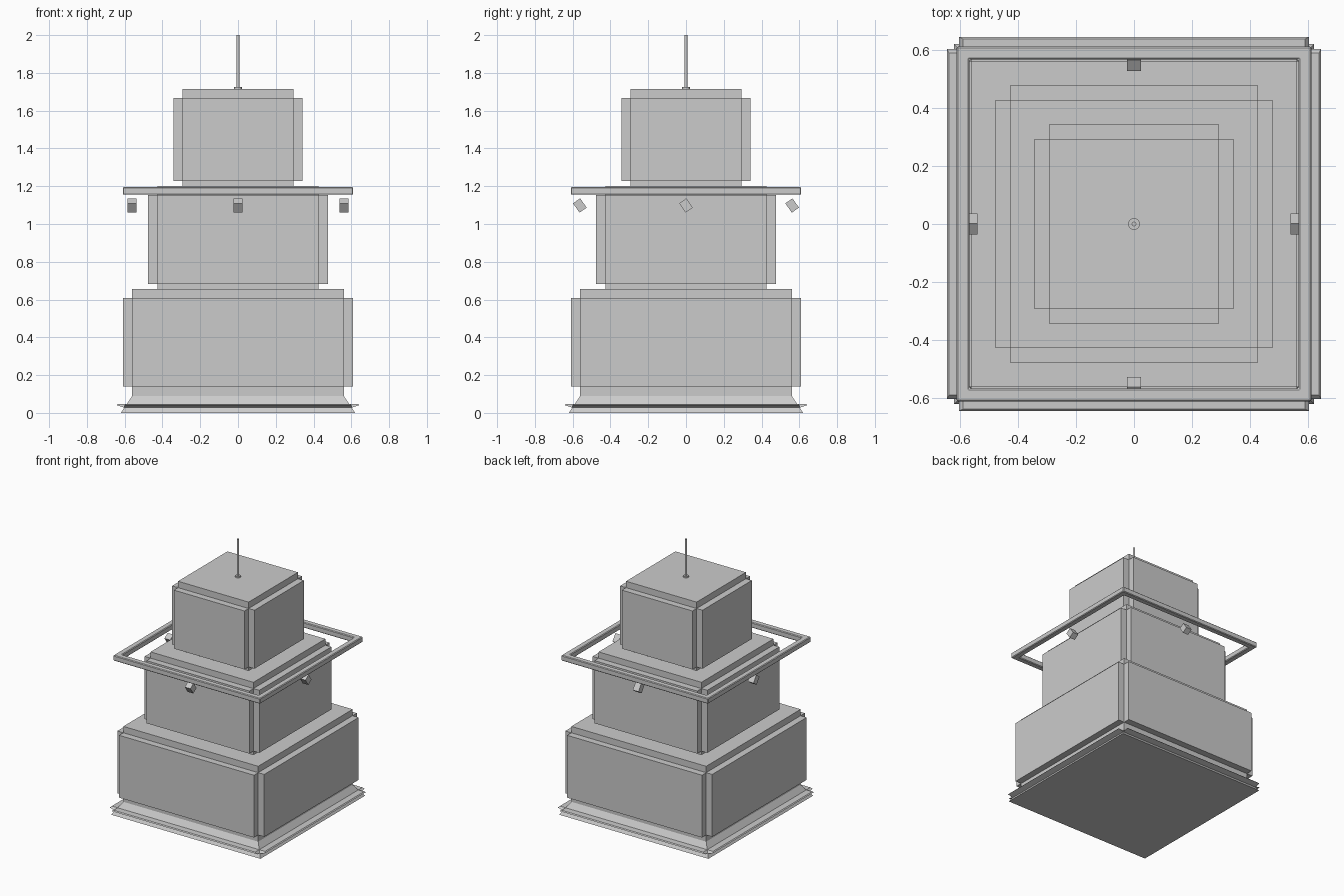
import bpy, bmesh, math
from mathutils import Matrix

if "Cube" in bpy.data.objects:
    bpy.data.objects.remove(bpy.data.objects["Cube"])


def finish(name, bm):
    bmesh.ops.recalc_face_normals(bm, faces=bm.faces)
    me = bpy.data.meshes.new(name)
    bm.to_mesh(me)
    bm.free()
    ob = bpy.data.objects.new(name, me)
    bpy.context.collection.objects.link(ob)
    return ob


def square(bm, h, z):
    return [bm.verts.new((x * h, y * h, z)) for x, y in ((-1, -1), (1, -1), (1, 1), (-1, 1))]


def bridge(bm, a, b):
    return [bm.faces.new((a[i], a[(i + 1) % 4], b[(i + 1) % 4], b[i])) for i in range(4)]


def paneled_block(name, rings, outer):
    """Square block from four (half, z) rings; the middle band is pushed out to outer (half, z) pairs."""
    bm = bmesh.new()
    loops = [square(bm, h, z) for h, z in rings]
    bands = [bridge(bm, a, b) for a, b in zip(loops, loops[1:])]
    bm.faces.new(loops[0])
    bm.faces.new(loops[-1])
    bm.normal_update()
    mid = (rings[1][1] + rings[2][1]) / 2
    for f in bmesh.ops.extrude_discrete_faces(bm, faces=bands[1])["faces"]:
        n = f.normal.copy()
        axis = 0 if abs(n.x) > abs(n.y) else 1
        for v in f.verts:
            h, z = outer[0] if v.co.z < mid else outer[1]
            v.co[axis] = math.copysign(h, v.co[axis])
            v.co.z = z
    return finish(name, bm)


# Sloped plinth with a thin lip on each side
paneled_block("base_plinth", [(0.62, 0), (0.602, 0.028), (0.588, 0.048), (0.56, 0.09)],
              [(0.643, 0.041), (0.636, 0.048)])

# Three stepped tiers with raised side panels
for name, h, out, zs in (("lower_tier", 0.56, 0.61, (0.09, 0.14, 0.608, 0.656)),
                         ("middle_tier", 0.427, 0.476, (0.656, 0.683, 1.153, 1.2)),
                         ("upper_tier", 0.293, 0.342, (1.2, 1.228, 1.667, 1.715))):
    paneled_block(name, [(h, z) for z in zs], [(out, zs[1]), (out, zs[2])])

# Floating square ring
bm = bmesh.new()
loops = [square(bm, h, z) for h, z in ((0.61, 1.155), (0.61, 1.196), (0.566, 1.196), (0.566, 1.155))]
for i in range(4):
    bridge(bm, loops[i], loops[(i + 1) % 4])
ring = finish("square_ring", bm)
mod = ring.modifiers.new("bevel", 'BEVEL')
mod.width = 0.005
mod.segments = 1

# Tilted lamp boxes under the ring
for name, x, y in (("front", 0, -0.562), ("back", 0, 0.562), ("left", -0.562, 0), ("right", 0.562, 0)):
    bm = bmesh.new()
    bmesh.ops.create_cube(bm, size=1, matrix=Matrix.Translation((x, y, 1.098))
                          @ Matrix.Rotation(math.radians(35), 4, 'X')
                          @ Matrix.Diagonal((0.047, 0.046, 0.06, 1)))
    finish(name + "_lamp", bm)

# Antenna with a small foot
for name, r, z0, z1 in (("antenna_foot", 0.02, 1.71, 1.724), ("antenna_rod", 0.008, 1.72, 2.0)):
    bpy.ops.mesh.primitive_cylinder_add(vertices=16, radius=r, depth=z1 - z0, location=(0, 0, (z0 + z1) / 2))
    bpy.context.object.name = name
    bpy.ops.object.shade_smooth_by_angle()
